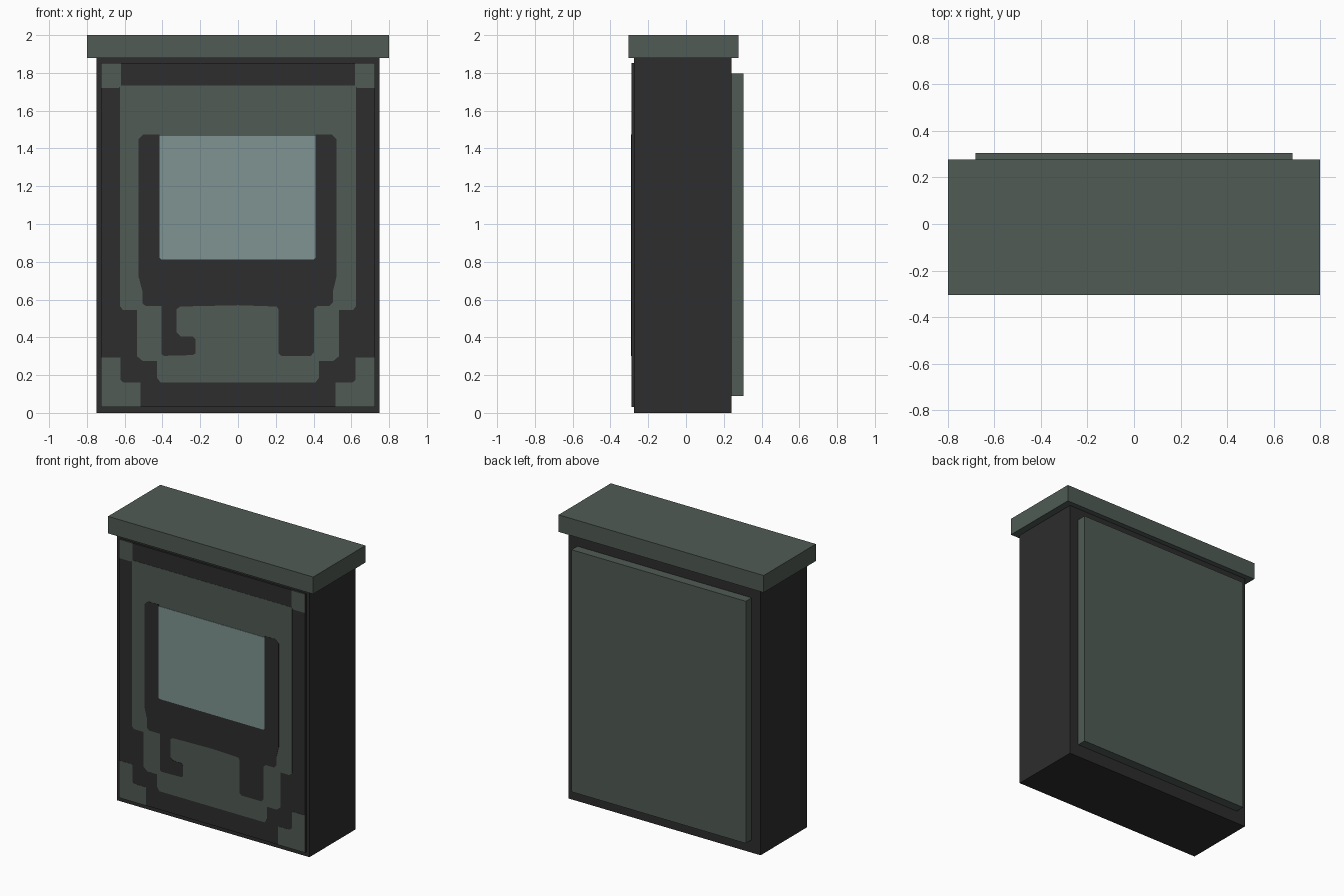
import bpy, bmesh


def material(name, rgb):
    m = bpy.data.materials.new(name)
    m.diffuse_color = (*rgb, 1)
    return m


GREEN = material("grey_green", (0.080, 0.105, 0.089))
DARK = material("charcoal", (0.026, 0.026, 0.026))
GLASS = material("pale_glass", (0.209, 0.296, 0.284))


def finish(bm, name, mat):
    bmesh.ops.recalc_face_normals(bm, faces=bm.faces)
    me = bpy.data.meshes.new(name)
    bm.to_mesh(me)
    bm.free()
    me.materials.append(mat)
    ob = bpy.data.objects.new(name, me)
    bpy.context.collection.objects.link(ob)
    return ob


def box(name, mat, x, y, z):
    bm = bmesh.new()
    bmesh.ops.create_cube(bm, size=1)
    for v in bm.verts:
        v.co = [lo + (c + 0.5) * (hi - lo) for c, (lo, hi) in zip(v.co, (x, y, z))]
    return finish(bm, name, mat)


def plate(name, mat, outline, front, back=-0.287):
    """Thin plate on the front panel from an (x, z) outline."""
    bm = bmesh.new()
    face = bm.faces.new([bm.verts.new((x, front, z)) for x, z in outline])
    ext = bmesh.ops.extrude_face_region(bm, geom=[face], use_keep_orig=True)
    for g in ext["geom"]:
        if isinstance(g, bmesh.types.BMVert):
            g.co.y = back
    ob_faces = [f for f in bm.faces if len(f.verts) > 4]
    bmesh.ops.recalc_face_normals(bm, faces=bm.faces)
    bmesh.ops.triangulate(bm, faces=ob_faces)
    return finish(bm, name, mat)


def mirrored(half):
    return half + [(-x, z) for x, z in reversed(half)]


# Main solid parts
box("body", DARK, (-0.75, 0.75), (-0.275, 0.24), (0, 1.88))
box("front_panel", DARK, (-0.725, 0.725), (-0.288, -0.27), (0.03, 1.853))
box("back_panel", GREEN, (-0.68, 0.68), (0.235, 0.305), (0.09, 1.797))
box("top_cap", GREEN, (-0.80, 0.80), (-0.305, 0.277), (1.88, 2.0))

# Stepped green surround
plate("front_surround", GREEN, mirrored([
    (-0.625, 1.732), (-0.625, 0.565), (-0.61, 0.545), (-0.535, 0.545),
    (-0.535, 0.30), (-0.505, 0.275), (-0.428, 0.275), (-0.428, 0.185),
    (-0.41, 0.16)]), -0.2893)

# Dark bezel with two legs, the left one ending in a foot
plate("screen_bezel", DARK, [
    (-0.526, 1.45), (-0.526, 0.72), (-0.505, 0.64), (-0.505, 0.58), (-0.49, 0.567),
    (-0.405, 0.567), (-0.405, 0.31), (-0.39, 0.302), (-0.24, 0.306), (-0.225, 0.315),
    (-0.225, 0.39), (-0.24, 0.405), (-0.305, 0.405), (-0.325, 0.425),
    (-0.325, 0.55), (-0.305, 0.563), (0.0, 0.57), (0.205, 0.563), (0.214, 0.55),
    (0.214, 0.315), (0.23, 0.302), (0.385, 0.302), (0.402, 0.32),
    (0.402, 0.55), (0.42, 0.567), (0.485, 0.567), (0.502, 0.585), (0.502, 0.64),
    (0.521, 0.72), (0.521, 1.45), (0.495, 1.475), (0.41, 1.475), (0.41, 1.46),
    (-0.415, 1.46), (-0.415, 1.475), (-0.50, 1.475)], -0.2906)

# Glass screen
plate("screen", GLASS, [(-0.415, 1.465), (-0.415, 0.82), (-0.405, 0.812),
                        (0.40, 0.812), (0.41, 0.82), (0.41, 1.465)], -0.2919)

# Green corner patches
for s, side in ((-1, "left"), (1, "right")):
    plate("top_corner_" + side, GREEN,
          [(s * 0.725, 1.853), (s * 0.725, 1.72), (s * 0.63, 1.72),
           (s * 0.62, 1.735), (s * 0.62, 1.853)], -0.2893)
    plate("bottom_corner_" + side, GREEN,
          [(s * 0.725, 0.03), (s * 0.725, 0.293), (s * 0.622, 0.293),
           (s * 0.622, 0.175), (s * 0.605, 0.16), (s * 0.515, 0.16),
           (s * 0.515, 0.03)], -0.2893)
